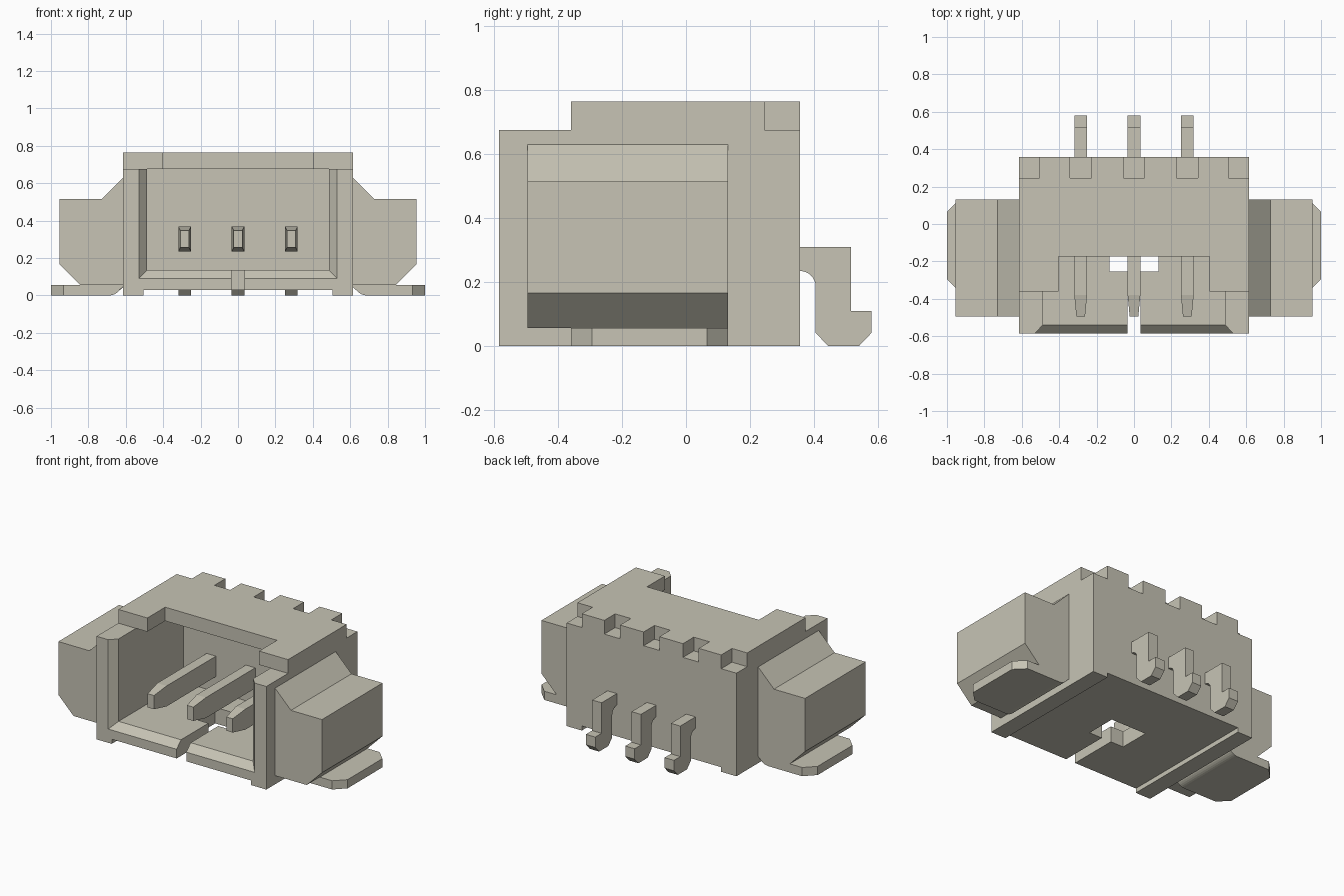
import bpy, bmesh, math
from mathutils import Vector

cube = bpy.data.objects.get("Cube")
if cube:
    bpy.data.objects.remove(cube, do_unlink=True)

mat = bpy.data.materials.new("warm_grey_plastic")
mat.use_nodes = True
COLOUR = (0.57, 0.55, 0.46, 1)
mat.diffuse_color = COLOUR
mat.node_tree.nodes["Principled BSDF"].inputs["Base Color"].default_value = COLOUR


def loft(name, rings):
    """Closed solid through a list of matching rings of points."""
    bm = bmesh.new()
    loops = [[bm.verts.new(p) for p in ring] for ring in rings]
    n = len(loops[0])
    for a, b in zip(loops, loops[1:]):
        for i in range(n):
            j = (i + 1) % n
            bm.faces.new((a[i], a[j], b[j], b[i]))
    bm.faces.new(loops[0])
    bm.faces.new(loops[-1])
    bmesh.ops.recalc_face_normals(bm, faces=bm.faces)
    mesh = bpy.data.meshes.new(name)
    bm.to_mesh(mesh)
    bm.free()
    obj = bpy.data.objects.new(name, mesh)
    bpy.context.collection.objects.link(obj)
    mesh.materials.append(mat)
    return obj


def along_x(name, profile, x0, x1):
    return loft(name, [[(x, y, z) for y, z in profile] for x in (x0, x1)])


def along_y(name, profile, y0, y1):
    return loft(name, [[(x, y, z) for x, z in profile] for y in (y0, y1)])


def box(name, x0, x1, y0, y1, z0, z1):
    return along_x(name, [(y0, z0), (y1, z0), (y1, z1), (y0, z1)], x0, x1)


def cut(target, cutter):
    cutter.hide_render = True
    mod = target.modifiers.new("cut", 'BOOLEAN')
    mod.operation = 'DIFFERENCE'
    mod.solver = 'EXACT'
    mod.object = cutter
    bpy.context.view_layer.objects.active = target
    bpy.ops.object.modifier_apply(modifier=mod.name)
    bpy.data.objects.remove(cutter, do_unlink=True)


def arc(cx, cz, r, start, end, steps=8):
    angles = [math.radians(start + (end - start) * i / steps) for i in range(steps + 1)]
    return [(cx + r * math.cos(a), cz + r * math.sin(a)) for a in angles]


W, FRONT, BACK, TOP, ROOF = 0.615, -0.585, 0.357, 0.765, 0.675
PINS = (-0.285, 0, 0.285)

# Housing: stepped block
housing = along_x("housing", [(FRONT, 0), (BACK, 0), (BACK, TOP), (-0.36, TOP),
                              (-0.36, ROOF), (FRONT, ROOF)], -W, W)

# Mating cavity, open above at the front, with a flared mouth
def opening(y, half, low, high):
    return [(-half, y, low), (half, y, low), (half, y, high), (-half, y, high)]

cut(housing, loft("cavity", [opening(0.13, 0.487, 0.135, ROOF),
                             opening(-0.36, 0.487, 0.135, ROOF),
                             opening(-0.362, 0.487, 0.135, 0.9),
                             opening(-0.54, 0.487, 0.135, 0.9),
                             opening(-0.605, 0.55, 0.07, 0.9)]))

# Roof recess, floor window, floor slot and raised underside
cut(housing, box("roof_recess", -0.405, 0.405, -0.5, -0.175, 0.6, 0.9))
cut(housing, box("floor_window", -0.13, 0.13, -0.255, -0.05, -0.1, 0.2))
cut(housing, box("floor_slot", -0.035, 0.035, -0.7, -0.2, -0.1, 0.2))
cut(housing, box("underside", -0.505, 0.505, -0.7, 0.7, -0.1, 0.03))

# Notches along the top rear edge
for x in PINS:
    cut(housing, box("notch", x - 0.057, x + 0.057, 0.245, 0.5, ROOF, 0.9))
for x0, x1 in ((-0.8, -0.505), (0.505, 0.8)):
    cut(housing, box("corner_notch", x0, x1, 0.245, 0.5, ROOF, 0.9))

# Contacts: tapered blade in front, bent solder leg behind
for x, side in zip(PINS, ("right", "centre", "left")):
    def section(y, w, h):
        return [(x + sx * w, y, 0.302 + sz * h)
                for sx, sz in ((-1, -1), (1, -1), (1, 1), (-1, 1))]
    loft(side + "_contact_blade", [section(-0.495, 0.023, 0.045),
                                   section(-0.38, 0.034, 0.067),
                                   section(0.15, 0.034, 0.067)])
    leg = [(0.34, 0.31), (0.515, 0.31), (0.515, 0.11), (0.58, 0.11), (0.58, 0.042),
           (0.54, 0), (0.445, 0), (0.405, 0.042)]
    leg += arc(0.357, 0.187, 0.048, 0, 90) + [(0.34, 0.235)]
    along_x(side + "_contact_leg", leg, x - 0.034, x + 0.034)

# Side blocks and solder feet
for s, side in ((1, "left"), (-1, "right")):
    block = [(0.6, 0.645), (W, 0.63), (0.73, 0.515), (0.955, 0.515),
             (0.955, 0.167), (0.845, 0.057), (0.6, 0.057)]
    along_y(side + "_side_block", [(s * px, pz) for px, pz in block], -0.495, 0.132)
    foot = [(1, 0), (1, 0.057), (0.6, 0.057)] + arc(0.69, 0.07, 0.07, 190, 270)
    obj = along_y(side + "_solder_foot", [(s * px, pz) for px, pz in foot], -0.36, 0.132)
    # Clipped outer corners of the foot
    bm = bmesh.new()
    bm.from_mesh(obj.data)
    ends = [e for e in bm.edges if all(abs(v.co.x) > 0.99 for v in e.verts)
            and abs(e.verts[0].co.z - e.verts[1].co.z) > 0.01]
    bmesh.ops.bevel(bm, geom=ends, offset=0.066, segments=1, affect='EDGES')
    bm.to_mesh(obj.data)
    bm.free()
